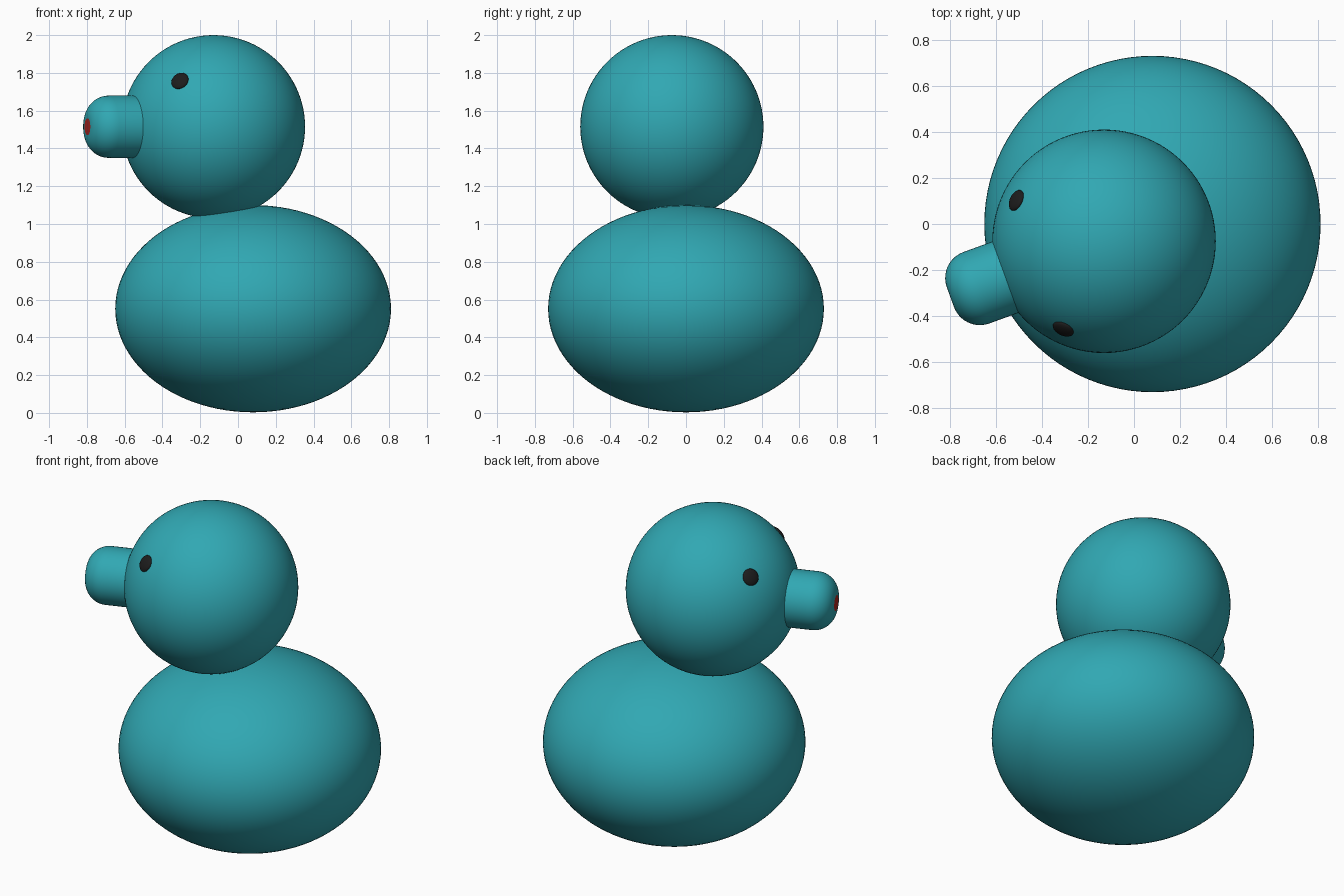
import bpy, bmesh
from math import sin, cos, pi, radians
from mathutils import Vector, Matrix

if "Cube" in bpy.data.objects:
    bpy.data.objects.remove(bpy.data.objects["Cube"])

HEAD = Vector((-0.13, -0.075, 1.515))
R = 0.485
YAW = radians(200)          # direction the head looks, seen from above


def material(name, rgb):
    m = bpy.data.materials.new(name)
    m.diffuse_color = (*rgb, 1)
    m.use_nodes = True
    m.node_tree.nodes["Principled BSDF"].inputs["Base Color"].default_value = m.diffuse_color
    return m


TEAL = material("teal", (0.03, 0.39, 0.45))
BLACK = material("black", (0.012, 0.012, 0.012))
RED = material("red", (0.45, 0.02, 0.015))


def ball(name, loc, size, mat, segs=64, rot=(0, 0, 0)):
    bpy.ops.mesh.primitive_uv_sphere_add(segments=segs, ring_count=segs // 2,
                                         radius=1, location=loc, rotation=rot)
    ob = bpy.context.object
    ob.name = name
    ob.scale = size
    ob.data.materials.append(mat)
    bpy.ops.object.shade_smooth()
    return ob


# body and head
ball("body", (0.08, 0, 0.5515), (0.73, 0.73, 0.5485), TEAL, 96)
ball("head", HEAD, (R, R, R), TEAL, 96)

# eyes: flattened balls lying on the head surface
for side, name in ((1, "eye_left"), (-1, "eye_right")):
    az, el = YAW + side * radians(45), radians(30)
    n = Vector((cos(el) * cos(az), cos(el) * sin(az), sin(el)))
    ball(name, HEAD + n * R, (0.048, 0.048, 0.018), BLACK, 32,
         n.to_track_quat('Z', 'Y').to_euler())

# snout: rounded cylinder turned around its axis, with a red flat tip
r, bev, start, tip, n = 0.165, 0.12, 0.3, 0.71, 48
profile = [(r, start)] + [(r - bev + bev * cos(a), tip - bev + bev * sin(a))
                          for a in (i * pi / 2 / 10 for i in range(11))]
bm = bmesh.new()
rings = [[bm.verts.new((d, p * cos(2 * pi * k / n), p * sin(2 * pi * k / n)))
          for k in range(n)] for p, d in profile]
for a, b in zip(rings, rings[1:]):
    for k in range(n):
        bm.faces.new((a[k], a[(k + 1) % n], b[(k + 1) % n], b[k]))
bm.faces.new(rings[0][::-1])
cap = bm.faces.new(rings[-1])
cap.material_index = 1
bmesh.ops.recalc_face_normals(bm, faces=bm.faces)
me = bpy.data.meshes.new("snout")
bm.to_mesh(me)
bm.free()
me.materials.append(TEAL)
me.materials.append(RED)
snout = bpy.data.objects.new("snout", me)
bpy.context.collection.objects.link(snout)
snout.matrix_world = Matrix.Translation(HEAD) @ Matrix.Rotation(YAW, 4, 'Z')
bpy.ops.object.select_all(action='DESELECT')
snout.select_set(True)
bpy.context.view_layer.objects.active = snout
bpy.ops.object.shade_smooth_by_angle(angle=radians(30))
